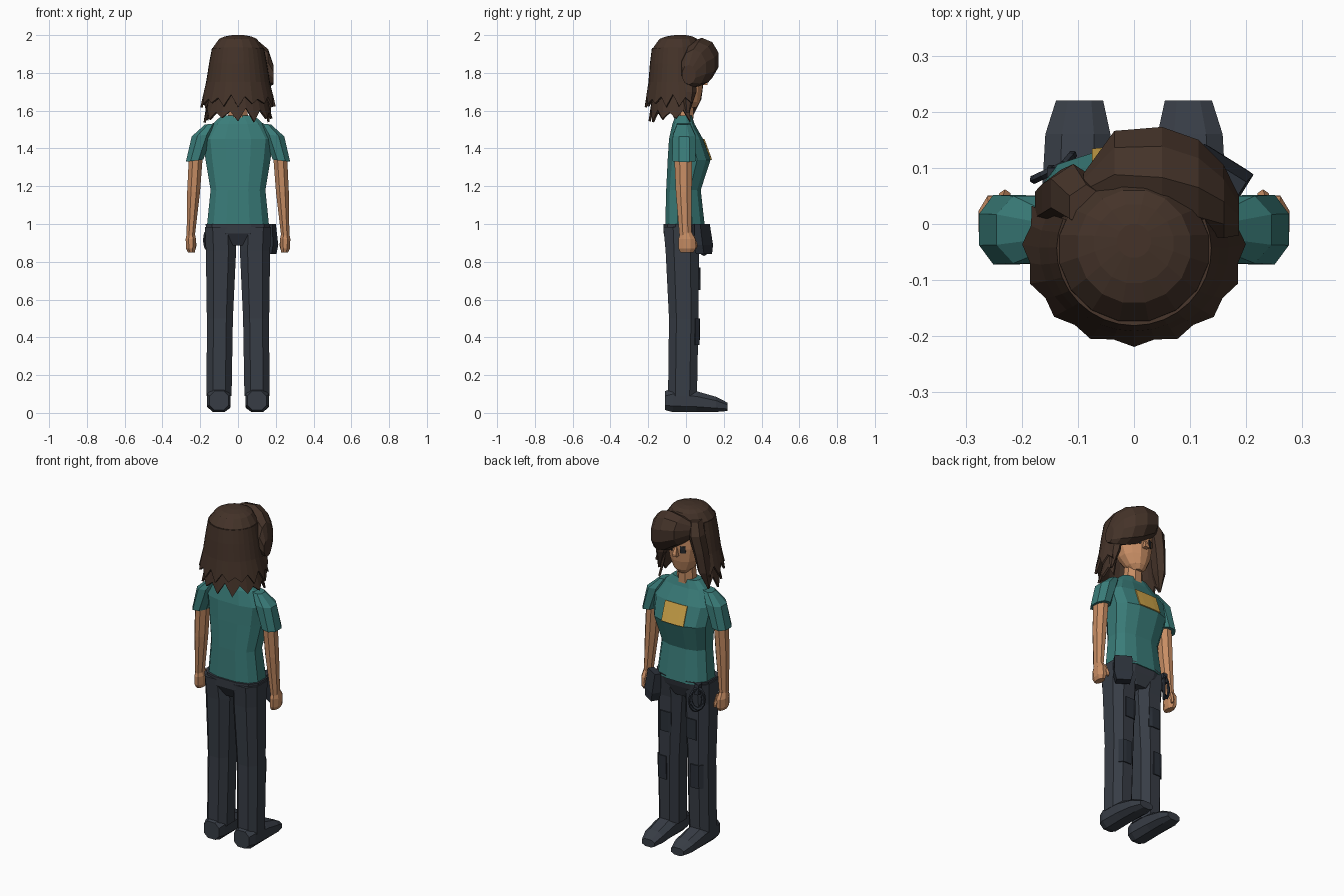
import bpy, bmesh, math
from mathutils import Vector


def material(name, rgb):
    m = bpy.data.materials.new(name)
    m.diffuse_color = [(c / 255) ** 2.2 for c in rgb] + [1]
    return m


HAIR = material("dark brown hair", (70, 54, 45))
SHIRT = material("teal cloth", (60, 123, 120))
SKIN = material("tan skin", (198, 140, 100))
PANTS = material("charcoal cloth", (58, 63, 71))
GEAR = material("dark gear", (47, 52, 60))
YELLOW = material("yellow print", (205, 163, 75))
EYE = material("eye grey", (45, 47, 50))


def finish(name, bm, mat):
    bmesh.ops.recalc_face_normals(bm, faces=bm.faces)
    me = bpy.data.meshes.new(name)
    bm.to_mesh(me)
    bm.free()
    me.materials.append(mat)
    ob = bpy.data.objects.new(name, me)
    bpy.context.collection.objects.link(ob)
    return ob


def power(v, p):
    return math.copysign(abs(v) ** p, v)


def loft(name, sections, mat, n=8, p=1.0, axis="Z", tilt=0.0):
    """Closed skin over sections (position, centre u, centre v, half u, half v)."""
    bm = bmesh.new()
    rings = []
    top = math.cos(math.pi / n) ** p
    for t, cu, cv, ru, rv in sections:
        ring = []
        for i in range(n):
            a = (i + 0.5) * math.tau / n
            du = ru * power(math.cos(a), p) / top
            dv = rv * power(math.sin(a), p) / top
            u, v, w = cu + du, cv + dv, t + tilt * du
            co = {"Z": (u, v, w), "Y": (u, w, v), "X": (w, u, v)}[axis]
            ring.append(bm.verts.new(co))
        rings.append(ring)
    for a, b in zip(rings, rings[1:]):
        for i in range(n):
            j = (i + 1) % n
            bm.faces.new((a[i], a[j], b[j], b[i]))
    bm.faces.new(rings[0])
    bm.faces.new(rings[-1])
    return finish(name, bm, mat)


def span(z, rx, y0, y1, cx=0.0):
    return (z, cx, (y0 + y1) / 2, rx, (y1 - y0) / 2)


def plate(name, target, x0, x1, z0, z1, mat, lift=0.005, n=4):
    """Thin patch laid over the +y side of a target."""
    bpy.context.view_layer.update()
    bm = bmesh.new()
    grid = []
    for i in range(n + 1):
        for j in range(n + 1):
            x, z = x0 + (x1 - x0) * i / n, z0 + (z1 - z0) * j / n
            hit, loc, _, _ = target.ray_cast(Vector((x, 1, z)), Vector((0, -1, 0)))
            grid.append(bm.verts.new((x, (loc.y if hit else 0.06) + lift, z)))
    for i in range(n):
        for j in range(n):
            k = i * (n + 1) + j
            bm.faces.new((grid[k], grid[k + 1], grid[k + n + 2], grid[k + n + 1]))
    ob = finish(name, bm, mat)
    mod = ob.modifiers.new("thickness", "SOLIDIFY")
    mod.thickness, mod.offset = 0.006, 0
    return ob


def hair_shell(name, rings, hem, n=20, start=156, end=384):
    """Curtain of hair round the back, ending in a zigzag hem."""
    bm = bmesh.new()
    rows = []
    for k, (z, cy, rx, ry) in enumerate(rings):
        row = []
        for i in range(n + 1):
            a = math.radians(start + (end - start) * i / n)
            zz, f = z, 1.0
            if k == len(rings) - 1:
                zz += hem * (1 if i % 2 else -1) + 0.012 * math.sin(i * 2.3)
                f = 0.97 if i % 2 else 1.03
            row.append(bm.verts.new((rx * f * math.cos(a), cy + ry * f * math.sin(a), zz)))
        rows.append(row)
    for a, b in zip(rows, rows[1:]):
        for i in range(n):
            bm.faces.new((a[i], a[i + 1], b[i + 1], b[i]))
    ob = finish(name, bm, HAIR)
    mod = ob.modifiers.new("thickness", "SOLIDIFY")
    mod.thickness, mod.offset = 0.012, 0
    return ob


# Torso and trousers top
shirt = loft("shirt", [span(0.985, 0.165, -0.11, 0.10), span(1.18, 0.145, -0.105, 0.078),
                       span(1.34, 0.172, -0.097, 0.13), span(1.45, 0.185, -0.09, 0.09),
                       span(1.53, 0.135, -0.072, 0.045), span(1.575, 0.085, -0.055, 0.03)],
             SHIRT, n=12, p=0.75)
plate("shirt_print", shirt, -0.075, 0.07, 1.34, 1.45, YELLOW)
loft("hips", [span(0.885, 0.07, -0.08, 0.06), span(0.95, 0.165, -0.118, 0.085),
              span(1.0, 0.172, -0.12, 0.098)], PANTS, n=12, p=0.7)

# Limbs, mirrored
for s, side in ((-1, "left"), (1, "right")):
    leg = loft(side + "_trouser_leg", [span(0.09, 0.066, -0.095, 0.058, s * 0.1),
                                       span(0.5, 0.069, -0.09, 0.066, s * 0.096),
                                       span(0.86, 0.08, -0.108, 0.068, s * 0.09),
                                       span(0.985, 0.08, -0.12, 0.085, s * 0.095)], PANTS, p=0.8)
    for k, (z0, z1) in enumerate(((0.36, 0.50), (0.65, 0.77))):
        c = s * (0.115 - 0.03 * k)
        plate(f"{side}_trouser_patch_{k + 1}", leg, c - 0.035, c + 0.035, z0, z1, GEAR, 0.006)
    loft(side + "_shoe", [(-0.11, s * 0.1, 0.065, 0.05, 0.05), (-0.07, s * 0.102, 0.068, 0.062, 0.064),
                          (0.055, s * 0.102, 0.06, 0.062, 0.055), (0.16, s * 0.1, 0.045, 0.058, 0.04),
                          (0.22, s * 0.097, 0.032, 0.042, 0.022)], PANTS, p=0.8, axis="Y")
    loft(side + "_sleeve", [(1.53, s * 0.145, -0.012, 0.03, 0.035), (1.47, s * 0.19, -0.01, 0.055, 0.06),
                            (1.335, s * 0.23, -0.01, 0.046, 0.062)], SHIRT, p=0.9, tilt=-s * 0.12)
    loft(side + "_arm", [(1.38, s * 0.222, -0.015, 0.037, 0.048), (1.17, s * 0.235, -0.012, 0.034, 0.042),
                         (0.94, s * 0.25, -0.003, 0.022, 0.032)], SKIN)
    loft(side + "_hand", [(0.955, s * 0.25, 0.0, 0.021, 0.03), (0.92, s * 0.25, 0.005, 0.027, 0.045),
                          (0.87, s * 0.25, 0.006, 0.025, 0.045), (0.85, s * 0.247, 0.005, 0.018, 0.035)], SKIN)
    loft(side + "_thumb", [(0.94, s * 0.235, 0.03, 0.01, 0.012), (0.89, s * 0.23, 0.048, 0.01, 0.012),
                           (0.87, s * 0.228, 0.05, 0.006, 0.007)], SKIN, n=6)

# Head
loft("neck", [(1.53, 0, -0.012, 0.055, 0.05), (1.68, 0, -0.005, 0.045, 0.045)], SKIN)
head = loft("head", [span(1.618, 0.028, -0.01, 0.055), span(1.645, 0.055, -0.04, 0.073),
                     span(1.70, 0.085, -0.08, 0.085), span(1.78, 0.103, -0.11, 0.093),
                     span(1.87, 0.103, -0.12, 0.09), span(1.93, 0.07, -0.1, 0.06)], SKIN, n=12)
loft("nose", [(1.735, 0, 0.093, 0.015, 0.02), (1.75, 0, 0.096, 0.012, 0.018),
              (1.785, 0, 0.088, 0.006, 0.008)], SKIN, n=4)
plate("left_eye", head, -0.054, -0.027, 1.757, 1.797, EYE, 0.003)
plate("right_eye", head, 0.027, 0.054, 1.757, 1.797, EYE, 0.003)

# Hair: crown, two jagged layers, swept fringe and face locks
loft("hair_crown", [(1.86, 0, -0.045, 0.143, 0.132), (1.935, 0, -0.045, 0.132, 0.128),
                    (1.98, 0, -0.04, 0.1, 0.1), (1.993, 0, -0.035, 0.07, 0.07),
                    (2.0, 0, -0.03, 0.03, 0.03)], HAIR, n=16)
hair_shell("hair_outer_layer", [(1.93, -0.045, 0.132, 0.13), (1.85, -0.045, 0.147, 0.14),
                                (1.75, -0.045, 0.163, 0.148), (1.65, -0.04, 0.188, 0.168)], 0.022)
hair_shell("hair_under_layer", [(1.8, -0.04, 0.135, 0.125), (1.66, -0.04, 0.15, 0.135),
                                (1.575, -0.04, 0.172, 0.148)], 0.026, n=16)
loft("swept_fringe", [(-0.09, 0.06, 1.895, 0.03, 0.04), (-0.035, 0.088, 1.892, 0.078, 0.078),
                      (0.05, 0.083, 1.868, 0.09, 0.112), (0.115, 0.065, 1.845, 0.085, 0.112),
                      (0.16, 0.04, 1.825, 0.065, 0.095), (0.187, 0.015, 1.79, 0.035, 0.05)],
     HAIR, n=10, axis="X")
loft("left_face_lock", [(1.95, -0.085, 0.03, 0.03, 0.035), (1.88, -0.108, 0.055, 0.04, 0.045),
                        (1.78, -0.13, 0.045, 0.034, 0.045), (1.66, -0.148, 0.035, 0.028, 0.04),
                        (1.555, -0.165, 0.02, 0.005, 0.008)], HAIR, n=6)
loft("right_face_lock", [(1.8, 0.13, 0.01, 0.025, 0.035), (1.7, 0.15, 0.015, 0.025, 0.035),
                         (1.59, 0.17, 0.01, 0.005, 0.008)], HAIR, n=6)

# Belt gear
pouch = loft("belt_pouch", [(0.84, 0, 0.012, 0.04, 0.025), (0.89, 0, 0.01, 0.052, 0.026),
                            (1.0, 0, 0, 0.048, 0.018)], GEAR, n=4, p=0.5)
pouch.location = (0.15, 0.085, 0)
pouch.rotation_euler.z = math.radians(-32)
for k, (dx, turn) in enumerate(((0, 25), (0.012, 50))):
    bpy.ops.mesh.primitive_torus_add(major_segments=12, minor_segments=5, major_radius=0.042,
                                     minor_radius=0.008, location=(-0.145 + dx, 0.095, 0.915 - dx),
                                     rotation=(math.radians(90), 0, math.radians(turn)))
    loop = bpy.context.object
    loop.name = f"belt_cord_loop_{k + 1}"
    loop.scale = (0.9, 1.45, 1)
    loop.data.materials.append(GEAR)
loft("cord_clip", [(0.94, -0.14, 0.09, 0.012, 0.015), (1.0, -0.14, 0.085, 0.015, 0.015)], GEAR, n=4)
